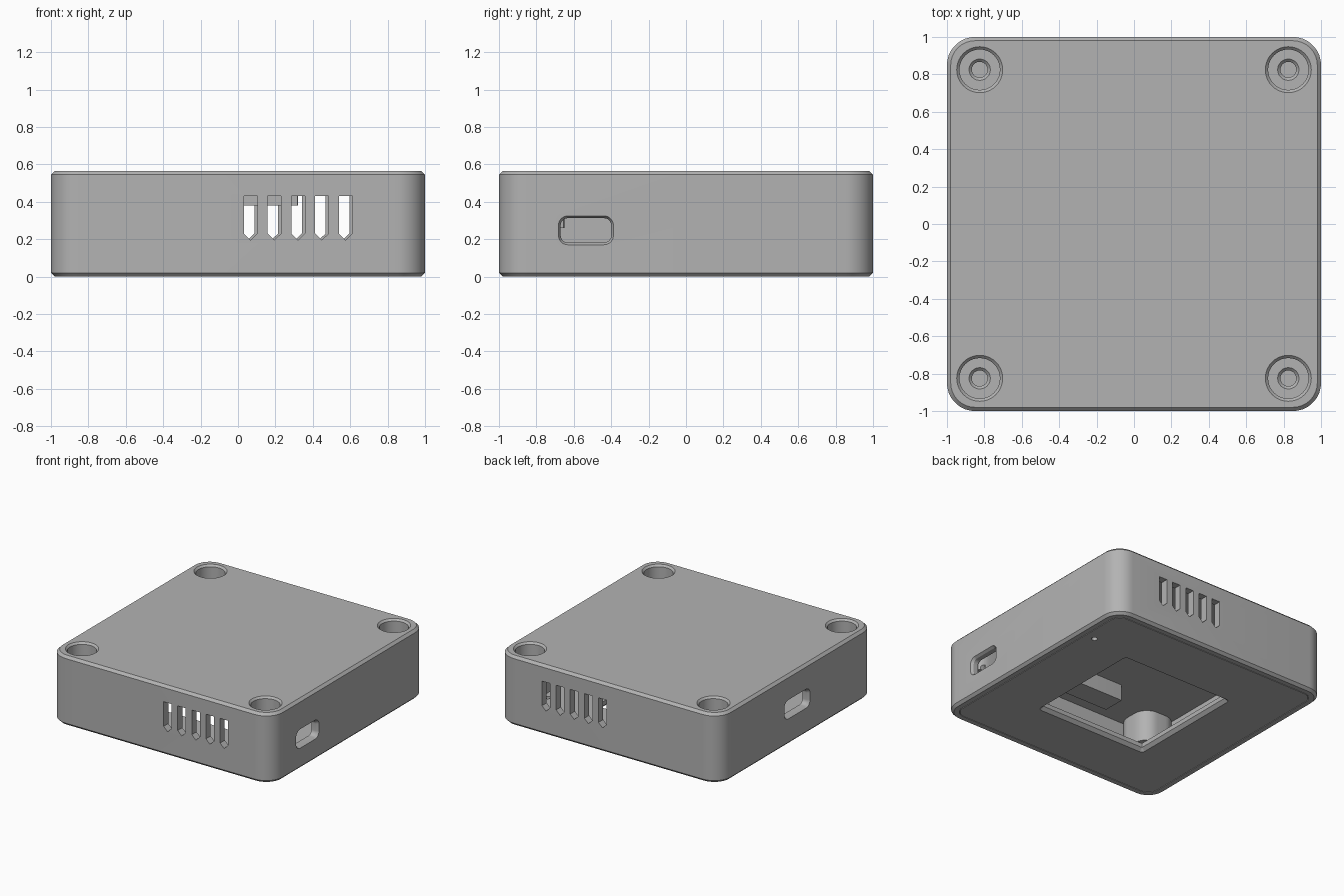
import bpy, bmesh, math
from mathutils import Matrix, Vector

cube = bpy.data.objects.get("Cube")
if cube:
    bpy.data.objects.remove(cube, do_unlink=True)

grey = bpy.data.materials.new("matte grey")
grey.use_nodes = True
TONE = (0.45, 0.45, 0.45, 1)
grey.diffuse_color = TONE
grey.node_tree.nodes["Principled BSDF"].inputs["Base Color"].default_value = TONE


def outline(hx, hy, r, steps=10):
    """Rounded rectangle, or a circle when r equals both half sizes."""
    pts = []
    for q, (sx, sy) in enumerate([(1, 1), (-1, 1), (-1, -1), (1, -1)]):
        for i in range(steps):
            a = (q + i / (steps - 1 if r < max(hx, hy) else steps)) * math.pi / 2
            pts.append((sx * (hx - r) + r * math.cos(a), sy * (hy - r) + r * math.sin(a)))
    return pts


def loft(name, rings, matrix=Matrix()):
    """Closed solid through stacked (height, outline) rings."""
    bm = bmesh.new()
    loops = [[bm.verts.new(matrix @ Vector((x, y, z))) for x, y in pts] for z, pts in rings]
    for low, high in zip(loops, loops[1:]):
        for i in range(len(low)):
            j = (i + 1) % len(low)
            bm.faces.new((low[i], low[j], high[j], high[i]))
    bm.faces.new(loops[0][::-1])
    bm.faces.new(loops[-1])
    bmesh.ops.recalc_face_normals(bm, faces=bm.faces)
    mesh = bpy.data.meshes.new(name)
    bm.to_mesh(mesh)
    bm.free()
    mesh.materials.append(grey)
    ob = bpy.data.objects.new(name, mesh)
    bpy.context.collection.objects.link(ob)
    return ob


def block(name, hx, hy, r, levels, matrix=Matrix()):
    """Rounded block; each level is (height, inset)."""
    return loft(name, [(z, outline(hx - d, hy - d, r - d)) for z, d in levels], matrix)


def combine(target, tool, operation="DIFFERENCE"):
    bpy.context.view_layer.objects.active = target
    mod = target.modifiers.new("join", "BOOLEAN")
    mod.operation, mod.object, mod.solver = operation, tool, "EXACT"
    bpy.ops.object.modifier_apply(modifier=mod.name)
    bpy.data.objects.remove(tool, do_unlink=True)


def finish(ob):
    bpy.ops.object.select_all(action="DESELECT")
    ob.select_set(True)
    bpy.context.view_layer.objects.active = ob
    bpy.ops.object.shade_smooth_by_angle(angle=math.radians(30))


HEIGHT, CEILING, FLOOR, SCREW = 0.565, 0.51, 0.06, 0.825
corners = [(sx, sy) for sx in (-1, 1) for sy in (-1, 1)]

# Hollow case with chamfered top and bottom rims
case = block("case", 1, 1, 0.15, [(0, 0.02), (0.02, 0), (HEIGHT - 0.02, 0), (HEIGHT, 0.02)])
combine(case, block("cavity", 0.94, 0.94, 0.09, [(-0.1, 0), (CEILING, 0)]))

# Corner bosses and the hanging rib under the ceiling
for sx, sy in corners:
    place = Matrix.Translation((sx * 0.81, sy * 0.81, 0))
    combine(case, block("boss", 0.16, 0.16, 0.12, [(0.26, 0), (0.53, 0)], place), "UNION")
rib = block("rib", 0.315, 0.09, 0.005, [(0.38, 0), (0.53, 0)], Matrix.Translation((0.005, -0.6, 0)))
combine(case, rib, "UNION")

# Stepped screw recesses
for sx, sy in corners:
    place = Matrix.Translation((sx * SCREW, sy * SCREW, 0))
    wide = [(0.36, 0.02), (HEIGHT - 0.015, 0.02), (HEIGHT + 0.01, -0.005)]
    combine(case, block("recess", 0.128, 0.128, 0.128, wide, place))
    narrow = [(0.29, 0.018), (0.345, 0.018), (0.365, -0.002)]
    combine(case, block("screw_hole", 0.06, 0.06, 0.06, narrow, place))

# Five pointed vents on the front and on the back
upright = Matrix.Rotation(math.pi / 2, 4, "X")
for i in range(5):
    for depth, shift in ((0.97, 0), (-0.97, -0.016)):
        x, w = 0.067 + 0.127 * i + shift, 0.036
        shape = [(x - w, 0.43), (x - w, 0.23), (x, 0.195), (x + w, 0.23), (x + w, 0.43)]
        combine(case, loft("vent", [(depth - 0.08, shape), (depth + 0.08, shape)], upright))

# Side ports with flared edges
sideways = Matrix.Rotation(math.pi / 2, 4, "Z") @ upright
for side, y, z, half in ((1, -0.535, 0.247, 0.147), (-1, 0, 0.288, 0.165)):
    flare = [(side * 0.88, 0.012), (side * 0.98, 0.012), (side * 1.01, -0.006)]
    place = Matrix.Translation((0, y, z)) @ sideways
    combine(case, block("port", half, 0.077, 0.05, flare, place))
finish(case)

# Base plate, set flush in the case, with a chamfered square window and pinhole
base = block("base_plate", 0.935, 0.935, 0.085, [(0, 0), (FLOOR, 0)])
lip = [(-0.02, -0.02), (0.025, 0.025), (0.1, 0.025)]
combine(base, block("window", 0.5, 0.5, 0.03, lip))
pin = Matrix.Translation((0.85, 0.56, 0))
combine(base, block("pinhole", 0.022, 0.022, 0.022, [(-0.1, 0), (0.1, 0)], pin))
finish(base)

# Standoffs that meet the bosses
for sx, sy in corners:
    side = ("left" if sx > 0 else "right", "back" if sy > 0 else "front")
    place = Matrix.Translation((sx * SCREW, sy * SCREW, 0))
    finish(block("standoff_" + "_".join(side), 0.1, 0.1, 0.1, [(0.05, 0), (0.262, 0)], place))
